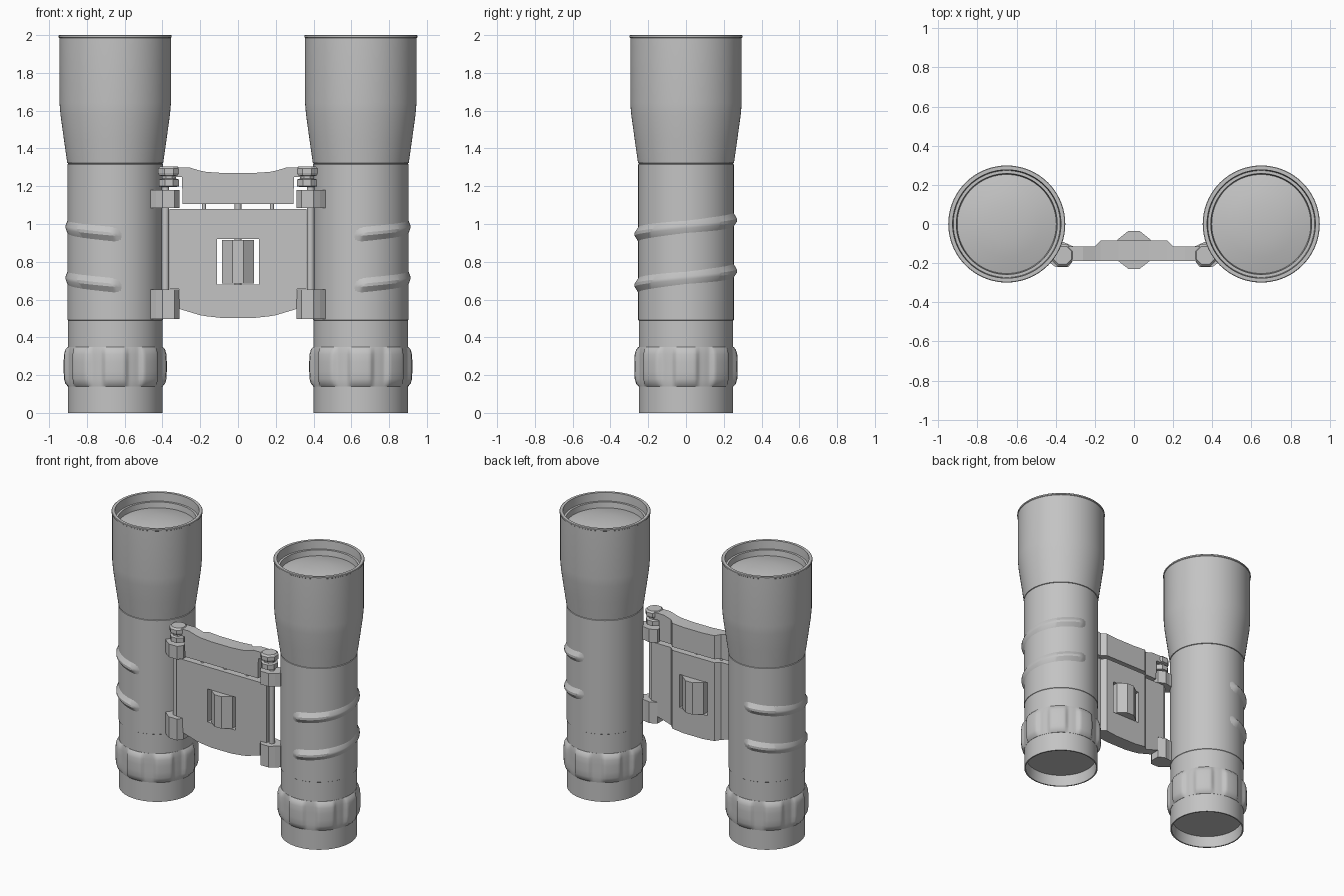
import bpy, bmesh
from math import sin, cos, pi, radians

cube = bpy.data.objects.get("Cube")
if cube:
    bpy.data.objects.remove(cube, do_unlink=True)

GREY = (0.55, 0.55, 0.55, 1)
grey = bpy.data.materials.new("plain grey")
grey.use_nodes = True
grey.diffuse_color = GREY
grey.node_tree.nodes["Principled BSDF"].inputs["Base Color"].default_value = GREY

BARREL_X, HINGE_X, HINGE_Y = 0.65, 0.38, -0.16


def loft(name, rings, mirror=False, smooth=True):
    """Skin a list of equal-length point rings and cap both ends."""
    bm = bmesh.new()
    rows = [[bm.verts.new(p) for p in ring] for ring in rings]
    n = len(rows[0])
    for a, b in zip(rows, rows[1:]):
        for i in range(n):
            j = (i + 1) % n
            bm.faces.new((a[i], a[j], b[j], b[i]))
    bm.faces.new(rows[0][::-1])
    bm.faces.new(rows[-1])
    bmesh.ops.remove_doubles(bm, verts=bm.verts, dist=0.00001)
    bmesh.ops.recalc_face_normals(bm, faces=bm.faces)
    mesh = bpy.data.meshes.new(name)
    bm.to_mesh(mesh)
    bm.free()
    obj = bpy.data.objects.new(name, mesh)
    bpy.context.collection.objects.link(obj)
    mesh.materials.append(grey)
    bpy.ops.object.select_all(action='DESELECT')
    obj.select_set(True)
    bpy.context.view_layer.objects.active = obj
    if smooth:
        bpy.ops.object.shade_smooth_by_angle(angle=radians(30))
    if mirror:
        obj.modifiers.new("Mirror", 'MIRROR')
    return obj


def lathe(name, profile, x, y, sides=72, mirror=True, bump=None, turn=0.0):
    """Revolve (radius, height) pairs; bump adds to the radius by angle and row."""
    rings = []
    for row, (r, z) in enumerate(profile):
        ring = []
        for i in range(sides):
            a = 2 * pi * i / sides
            rr = r + (bump(a, row) if bump else 0)
            ring.append((x + rr * cos(a + turn), y + rr * sin(a + turn), z))
        rings.append(ring)
    return loft(name, rings, mirror, smooth=sides > 12)


def prism(name, outline, z0, z1, mirror=False):
    return loft(name, [[(x, y, z) for x, y in outline] for z in (z0, z1)],
                mirror, smooth=False)


def plate(name, stations):
    """Bridge plate from half stations (x, bottom, top), thicker in the middle."""
    full = [(-x, b, t) for x, b, t in stations] + stations[::-1]
    rings = []
    for x, b, t in full:
        back = -0.085 if abs(x) < 0.175 else -0.115
        rings.append([(x, -0.19, b), (x, -0.19, t), (x, back, t), (x, back, b)])
    return loft(name, rings, smooth=False)


# Barrels with recessed eyepiece, flared front and domed lens
lathe("barrels", [
    (0, 0.08), (0.236, 0.08), (0.241, 0), (0.25, 0), (0.25, 0.49),
    (0.253, 0.492), (0.253, 1.316), (0.249, 1.318), (0.249, 1.321),
    (0.254, 1.323), (0.272, 1.45), (0.29, 1.58), (0.295, 1.64), (0.295, 1.985),
    (0.299, 1.988), (0.299, 1.997), (0.296, 2.0), (0.277, 2.0), (0.273, 1.94),
    (0.258, 1.94), (0.253, 1.90), (0.17, 1.922), (0.09, 1.933), (0, 1.937),
], BARREL_X, 0)

# Grip rings with eight rounded pads
RISE = [0, 0, 0.6, 0.9, 1, 1, 0.9, 0.6, 0, 0]


def pad(a, row):
    off = abs((a + pi / 8) % (pi / 4) - pi / 8)
    return 0.017 * RISE[row] * min(1, max(0, (radians(15.5) - off) / radians(4)))


ring_rows = [(0.24, 0.14), (0.251, 0.14), (0.254, 0.155), (0.256, 0.18), (0.256, 0.22),
             (0.256, 0.27), (0.256, 0.31), (0.254, 0.335), (0.251, 0.35), (0.24, 0.35)]
lathe("focus_rings", ring_rows, BARREL_X, 0, sides=144, bump=pad)

# Slanted grip ridges around the outer half of each barrel
for label, mid in (("lower", 0.715), ("upper", 0.985)):
    rings = []
    steps = 48
    for i in range(steps + 1):
        a = radians(-99 + 192 * i / steps)
        z = mid + 0.04 * a / (pi / 2)
        end = min(1, min(i, steps - i) / 3)
        out = 0.25 + end * (0.012 + 0.011 * abs(sin(a)))
        rings.append([(BARREL_X + r * cos(a), r * sin(a), z + dz)
                      for r, dz in ((0.248, -0.045), (out, -0.008),
                                    (out, 0.008), (0.248, 0.045))])
    loft(label + "_grip_ridges", rings, mirror=True)

# Main bridge plate with a window
main = plate("bridge_plate", [
    (0.362, 0.655, 1.08), (0.312, 0.655, 1.08), (0.31, 0.55, 1.08), (0.2, 0.517, 1.08),
    (0.17, 0.512, 1.08), (0.08, 0.502, 1.08)])
w = 0.112
cutter = prism("window_cutter", [(-w, -0.4), (w, -0.4), (w, 0.1), (-w, 0.1)], 0.68, 0.92)
cutter.hide_render = True
cut = main.modifiers.new("Window", 'BOOLEAN')
cut.operation, cut.object, cut.solver = 'DIFFERENCE', cutter, 'EXACT'
bpy.context.view_layer.objects.active = main
bpy.ops.object.modifier_apply(modifier=cut.name)
bpy.data.objects.remove(cutter, do_unlink=True)

# Upper bridge plate with a dipped top edge
plate("upper_bridge_plate", [
    (0.34, 1.25, 1.3), (0.296, 1.25, 1.3), (0.294, 1.105, 1.3), (0.26, 1.105, 1.3),
    (0.2, 1.105, 1.282), (0.17, 1.105, 1.276), (0.08, 1.105, 1.27)])

# Faceted wheel in the window and its axle
half = [(0.028, -0.035), (0.085, -0.08), (0.085, -0.185), (0.028, -0.23)]
prism("adjusting_wheel", half + [(-x, y) for x, y in half[::-1]], 0.684, 0.916)
lathe("wheel_axle", [(0.018, 0.66), (0.018, 1.12)], 0, -0.14, sides=16, mirror=False)
lathe("link_pins", [(0.01, 1.06), (0.01, 1.12)], 0.18, -0.15, sides=12)

# Hinge lugs joining the bridge to the barrels
lug = [(0.31, -0.185), (0.335, -0.22), (0.4, -0.22), (0.435, -0.195), (0.462, -0.17),
       (0.462, -0.1), (0.40, -0.1), (0.36, -0.092), (0.31, -0.115)]
prism("lower_hinge_lugs", lug, 0.498, 0.652, mirror=True)
prism("upper_hinge_lugs", lug, 1.085, 1.18, mirror=True)

# Hinge rods and the faceted knobs on top
lathe("hinge_rods", [(0.02, 0.6), (0.02, 1.22)], HINGE_X + 0.004, HINGE_Y, sides=16)
lathe("hinge_knobs", [
    (0.035, 1.195), (0.058, 1.2), (0.058, 1.235), (0.04, 1.24), (0.04, 1.253),
    (0.058, 1.258), (0.062, 1.27), (0.062, 1.293), (0.05, 1.305),
], HINGE_X - 0.015, HINGE_Y, sides=8, turn=pi / 8)
